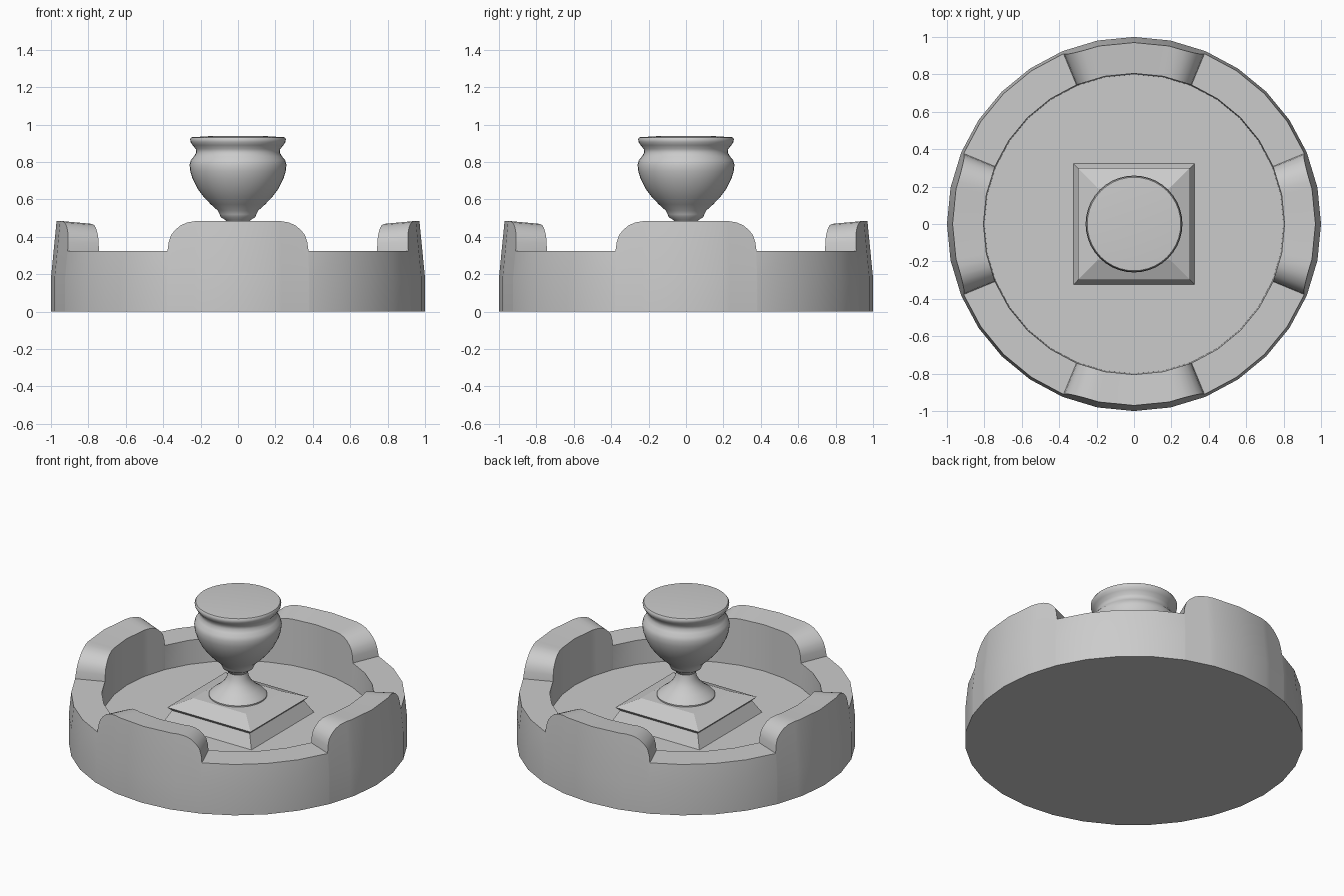
import bpy, bmesh
from math import radians, cos, sin, pi

if "Cube" in bpy.data.objects:
    bpy.data.objects.remove(bpy.data.objects["Cube"])

STEP = 11.25  # the basin is a 32-sided polygon


def finish(name, bm, angle):
    bmesh.ops.recalc_face_normals(bm, faces=bm.faces)
    me = bpy.data.meshes.new(name)
    bm.to_mesh(me)
    bm.free()
    ob = bpy.data.objects.new(name, me)
    bpy.context.collection.objects.link(ob)
    bpy.ops.object.select_all(action='DESELECT')
    ob.select_set(True)
    bpy.context.view_layer.objects.active = ob
    bpy.ops.object.shade_smooth_by_angle(angle=radians(angle))
    return ob


def skin(name, rings, closed_loft, angle):
    """Bridge equal-length closed rings of points; cap the ends."""
    bm = bmesh.new()
    vs = [[bm.verts.new(p) for p in r] for r in rings]
    n = len(vs[0])
    for a, b in zip(vs, vs[1:]):
        for i in range(n):
            j = (i + 1) % n
            bm.faces.new((a[i], a[j], b[j], b[i]))
    if closed_loft:
        bm.faces.new(vs[0][::-1])
        bm.faces.new(vs[-1])
    return finish(name, bm, angle)


# Basin: low wall with four raised, round-shouldered crests
shoulder = [(22.5, 0.325), (22.2, 0.37), (21.5, 0.41), (20.2, 0.437),
            (18.5, 0.461), (16.3, 0.477), (13.6, 0.484)]
crest = [(-a, z) for a, z in shoulder] + [(-11.25, 0.484), (0, 0.484), (11.25, 0.484)] + shoulder[::-1]
section = crest + [(33.75, 0.325), (45, 0.325), (56.25, 0.325)]
stations = [(q * 90 + a, z) for q in range(4) for a, z in section]


def on_polygon(a, r, z):
    k = cos(pi / 32) / cos(radians(a % STEP - STEP / 2))
    return (r * k * sin(radians(a)), -r * k * cos(radians(a)), z)


def outer_r(z):
    return 1.0 - 0.03 * (z - 0.18) / 0.305


basin_rings = [
    [on_polygon(a, 1.0, 0) for a, z in stations],
    [on_polygon(a, 1.0, 0.18) for a, z in stations],
    [on_polygon(a, outer_r(z), z) for a, z in stations],
    [on_polygon(a, 0.805, z - 0.015 * (z - 0.325) / 0.16) for a, z in stations],
    [on_polygon(a, 0.80, 0.17) for a, z in stations],
]
skin("basin", basin_rings, True, 30)

# Square plinth: flared foot, thin lip, sloped top
plinth = [(0.325, 0.165), (0.28, 0.25), (0.30, 0.272), (0.19, 0.32)]
skin("plinth", [[(-h, -h, z), (h, -h, z), (h, h, z), (-h, h, z)] for h, z in plinth], True, 20)

# Urn: turned profile
urn = [(0.172, 0.315), (0.172, 0.328), (0.155, 0.345), (0.12, 0.37), (0.085, 0.405),
       (0.065, 0.44), (0.058, 0.475), (0.068, 0.49), (0.092, 0.505), (0.098, 0.52),
       (0.108, 0.54), (0.145, 0.573), (0.185, 0.615), (0.218, 0.66), (0.243, 0.71),
       (0.255, 0.75), (0.259, 0.785), (0.252, 0.81), (0.235, 0.83), (0.224, 0.85),
       (0.226, 0.87), (0.243, 0.89), (0.254, 0.907), (0.256, 0.922), (0.25, 0.932),
       (0.14, 0.939)]
N = 40
skin("urn", [[(r * cos(2 * pi * i / N), r * sin(2 * pi * i / N), z) for i in range(N)]
             for r, z in urn], True, 40)
